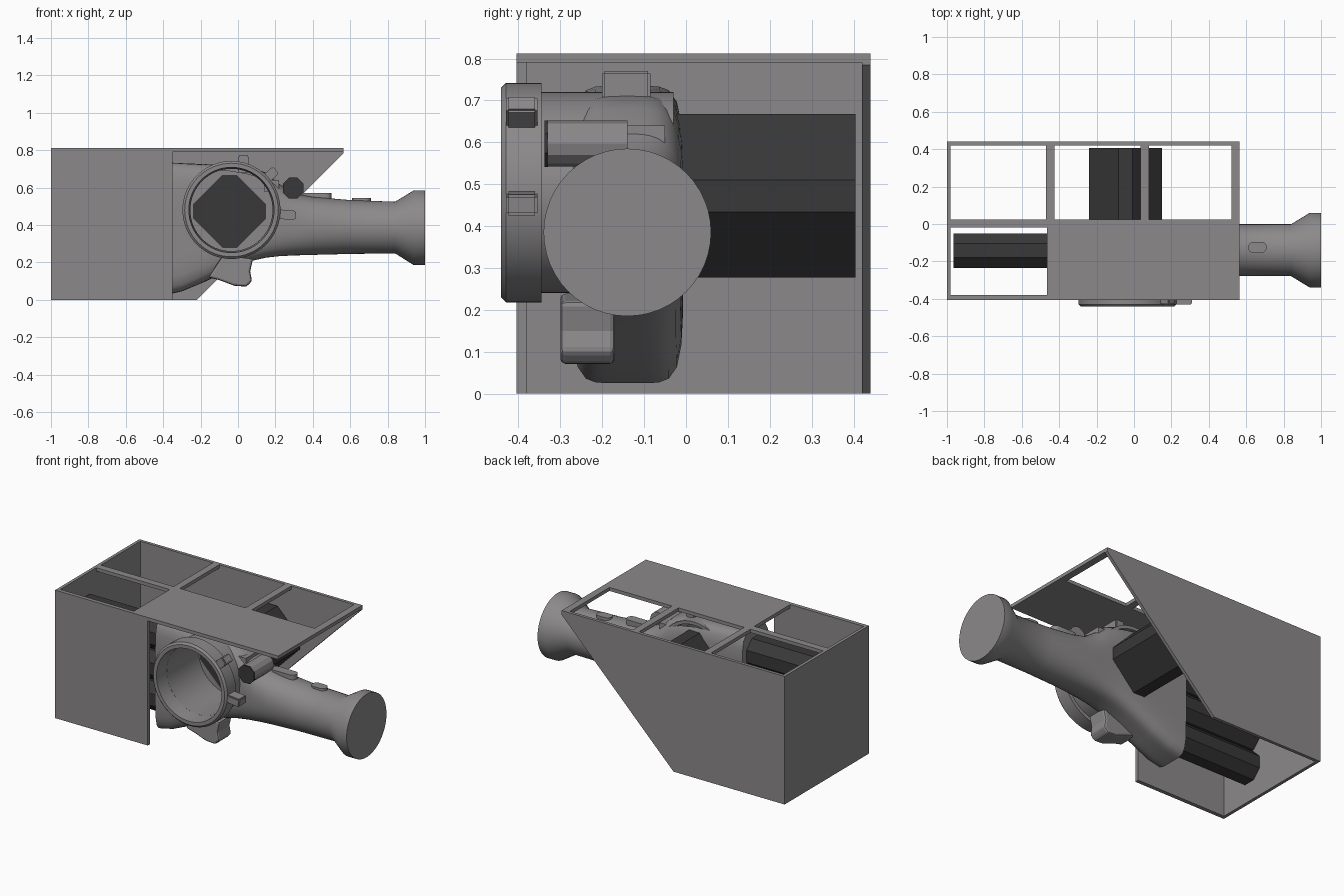
import bpy, bmesh, math
from mathutils import Matrix, Vector

if "Cube" in bpy.data.objects:
    bpy.data.objects.remove(bpy.data.objects["Cube"])


def material(name, rgb):
    m = bpy.data.materials.new(name)
    m.use_nodes = True
    m.diffuse_color = (*rgb, 1)
    m.node_tree.nodes["Principled BSDF"].inputs["Base Color"].default_value = (*rgb, 1)
    return m


GREY = material("warm grey", (0.26, 0.25, 0.25))
DARK = material("charcoal", (0.04, 0.04, 0.04))
CY = -0.14            # centre line of the handle
RING = (-0.035, 0.48)  # ring centre in x, z


def finish(name, bm, mat, smooth=False):
    bmesh.ops.recalc_face_normals(bm, faces=bm.faces)
    me = bpy.data.meshes.new(name)
    bm.to_mesh(me)
    bm.free()
    ob = bpy.data.objects.new(name, me)
    bpy.context.collection.objects.link(ob)
    me.materials.append(mat)
    if smooth:
        shade(ob)
    return ob


def shade(ob):
    bpy.ops.object.select_all(action="DESELECT")
    bpy.context.view_layer.objects.active = ob
    ob.select_set(True)
    bpy.ops.object.shade_smooth_by_angle(angle=math.radians(35))


def loft(name, rings, mat, smooth=False, loop=False):
    """Skin a list of closed point rings; cap the ends unless looped."""
    bm = bmesh.new()
    rows = [[bm.verts.new(p) for p in r] for r in rings]
    pairs = list(zip(rows, rows[1:])) + ([(rows[-1], rows[0])] if loop else [])
    n = len(rows[0])
    for a, b in pairs:
        for i in range(n):
            j = (i + 1) % n
            bm.faces.new((a[i], a[j], b[j], b[i]))
    if not loop:
        bm.faces.new(rows[0])
        bm.faces.new(rows[-1])
    return finish(name, bm, mat, smooth)


def prism(name, outline, axis, lo, hi, mat):
    """Extrude a 2D outline along x or y."""
    put = (lambda a, b, t: (t, a, b)) if axis == "x" else (lambda a, b, t: (a, t, b))
    return loft(name, [[put(a, b, t) for a, b in outline] for t in (lo, hi)], mat)


def box(name, x, y, z, mat=GREY, bevel=0):
    bm = bmesh.new()
    size = Vector((x[1] - x[0], y[1] - y[0], z[1] - z[0]))
    mid = Vector((x[0] + x[1], y[0] + y[1], z[0] + z[1])) / 2
    bmesh.ops.create_cube(bm, size=1, matrix=Matrix.Translation(mid) @ Matrix.Diagonal((*size, 1)))
    if bevel:
        bmesh.ops.bevel(bm, geom=bm.edges[:], offset=bevel, segments=2, affect="EDGES")
    return finish(name, bm, mat)


def circle(cx, cz, r, n, turn=0):
    return [(cx + r * math.cos(turn + math.tau * i / n),
             cz + r * math.sin(turn + math.tau * i / n)) for i in range(n)]


def tube(name, profile, n=64):
    """Turn a closed (radius, y) profile about the ring axis."""
    rings = [[(x, y, z) for x, z in circle(*RING, r, n)] for r, y in profile]
    return loft(name, rings, GREY, True, True)


# Housing walls
box("end_wall", (-1, -0.98), (-0.405, 0.44), (0, 0.79))
box("front_panel", (-0.98, -0.35), (-0.405, -0.38), (0, 0.79))
prism("back_panel", [(-0.98, 0), (-0.22, 0), (0.565, 0.785), (0.565, 0.79), (-0.98, 0.79)],
      "y", 0.42, 0.44, GREY)

# Housing lid: one solid plate and the bars around the openings
for name, x, y in [
    ("lid_plate", (-0.465, 0.565), (-0.405, 0.025)),
    ("lid_front_bar", (-1, -0.465), (-0.405, -0.38)),
    ("lid_middle_bar", (-1, -0.465), (-0.02, 0.025)),
    ("lid_back_bar", (-1, 0.565), (0.42, 0.44)),
    ("lid_end_bar_front", (-1, -0.98), (-0.38, -0.02)),
    ("lid_end_bar_back", (-1, -0.98), (0.025, 0.42)),
    ("lid_cross_bar_a", (-0.47, -0.425), (0.025, 0.42)),
    ("lid_cross_bar_b", (0.035, 0.08), (0.025, 0.42)),
    ("lid_cross_bar_c", (0.52, 0.565), (0.025, 0.42)),
]:
    box(name, x, y, (0.79, 0.812))

# Grip body: x, bottom, top, half width, squareness
sections = [
    (-0.39, 0.025, 0.735, 0.133, 6), (-0.3, 0.045, 0.73, 0.133, 6),
    (-0.18, 0.095, 0.725, 0.133, 5), (-0.05, 0.16, 0.72, 0.133, 5),
    (0.06, 0.205, 0.71, 0.133, 4), (0.15, 0.225, 0.68, 0.134, 3.5),
    (0.22, 0.233, 0.62, 0.135, 3), (0.3, 0.237, 0.57, 0.137, 2.5),
    (0.4, 0.24, 0.55, 0.138, 2.2), (0.6, 0.245, 0.533, 0.139, 2),
    (0.84, 0.248, 0.524, 0.139, 2), (0.94, 0.185, 0.585, 0.2, 2),
    (1.0, 0.185, 0.585, 0.2, 2),
]


def oval(x, lo, hi, half, power, n=48):
    pts = []
    for i in range(n):
        c, s = math.cos(math.tau * i / n), math.sin(math.tau * i / n)
        k = (abs(c) ** power + abs(s) ** power) ** (-1 / power)
        pts.append((x, CY + half * c * k, (lo + hi) / 2 + (hi - lo) / 2 * s * k))
    return pts


body = loft("grip_body", [oval(*s) for s in sections], GREY)

# Bore the round opening through the body
cutter = prism("bore_cutter", circle(*RING, 0.222, 64), "y", -0.5, -0.03, GREY)
cutter.hide_render = True
mod = body.modifiers.new("bore", "BOOLEAN")
mod.object, mod.operation, mod.solver = cutter, "DIFFERENCE", "EXACT"
bpy.context.view_layer.objects.active = body
bpy.ops.object.modifier_apply(modifier="bore")
bpy.data.objects.remove(cutter)
shade(body)

# Round barrel and front ring
tube("barrel", [(0.22, -0.03), (0.24, -0.03), (0.24, -0.35), (0.22, -0.35)])
tube("front_ring", [(0.22, -0.345), (0.262, -0.345), (0.262, -0.43), (0.25, -0.442), (0.228, -0.442)])

# Tabs around the ring
for i, (deg, out) in enumerate([(42, 0.32), (-5, 0.345)]):
    tab = box(f"ring_tab_{i + 1}", (0.25, out), (-0.43, -0.355), (-0.025, 0.025), bevel=0.006)
    tab.location = (RING[0], 0, RING[1])
    tab.rotation_euler.y = -math.radians(deg)

# Motors: a chamfered square at the back, a stack of eight-sided cells at the end
cx, cz, a, b = -0.045, 0.472, 0.195, 0.038
corners = [(a, -b), (a, b), (b, a), (-b, a), (-a, b), (-a, -b), (-b, -a), (b, -a)]
prism("back_motor", [(cx + u, cz + v) for u, v in corners], "y", -0.036, 0.405, DARK)
for i in range(3):
    prism(f"end_motor_{i + 1}", circle(CY - 0.002, 0.2 + i * 0.195, 0.1, 8, math.pi / 8),
          "x", -0.965, -0.38, DARK)

# Hooked trigger under the body
trigger = prism("trigger", [(-0.16, 0.12), (-0.1, 0.105), (-0.02, 0.075), (0.045, 0.07),
                            (0.075, 0.1), (0.065, 0.15), (0.08, 0.22), (-0.08, 0.24)],
                "y", -0.3, -0.17, GREY)
bev = trigger.modifiers.new("soft edges", "BEVEL")
bev.width, bev.segments = 0.012, 2

# Side knob with its dark face
prism("knob_stem", circle(0.295, 0.597, 0.055, 12), "y", -0.33, -0.14, GREY)
prism("knob_face", circle(0.295, 0.597, 0.06, 8, math.pi / 8), "y", -0.338, -0.33, DARK)

# Top button and the buttons along the grip
box("top_button", (0, 0.06), (-0.2, -0.085), (0.68, 0.77), bevel=0.006)
box("rear_sight", (0.14, 0.22), (-0.235, -0.05), (0.58, 0.64))
for name, x, top in [("grip_button_long", (0.33, 0.5), 0.572), ("grip_button_short", (0.61, 0.71), 0.543)]:
    r, mid = 0.03, sum(x) / 2
    reach = (x[1] - x[0]) / 2 - r
    outline = [(px + (reach if px > mid else -reach), py) for px, py in circle(mid, CY + 0.015, r, 24, 0.01)]
    loft(name, [[(px, py, z) for px, py in outline] for z in (top - 0.06, top)], GREY, True)
